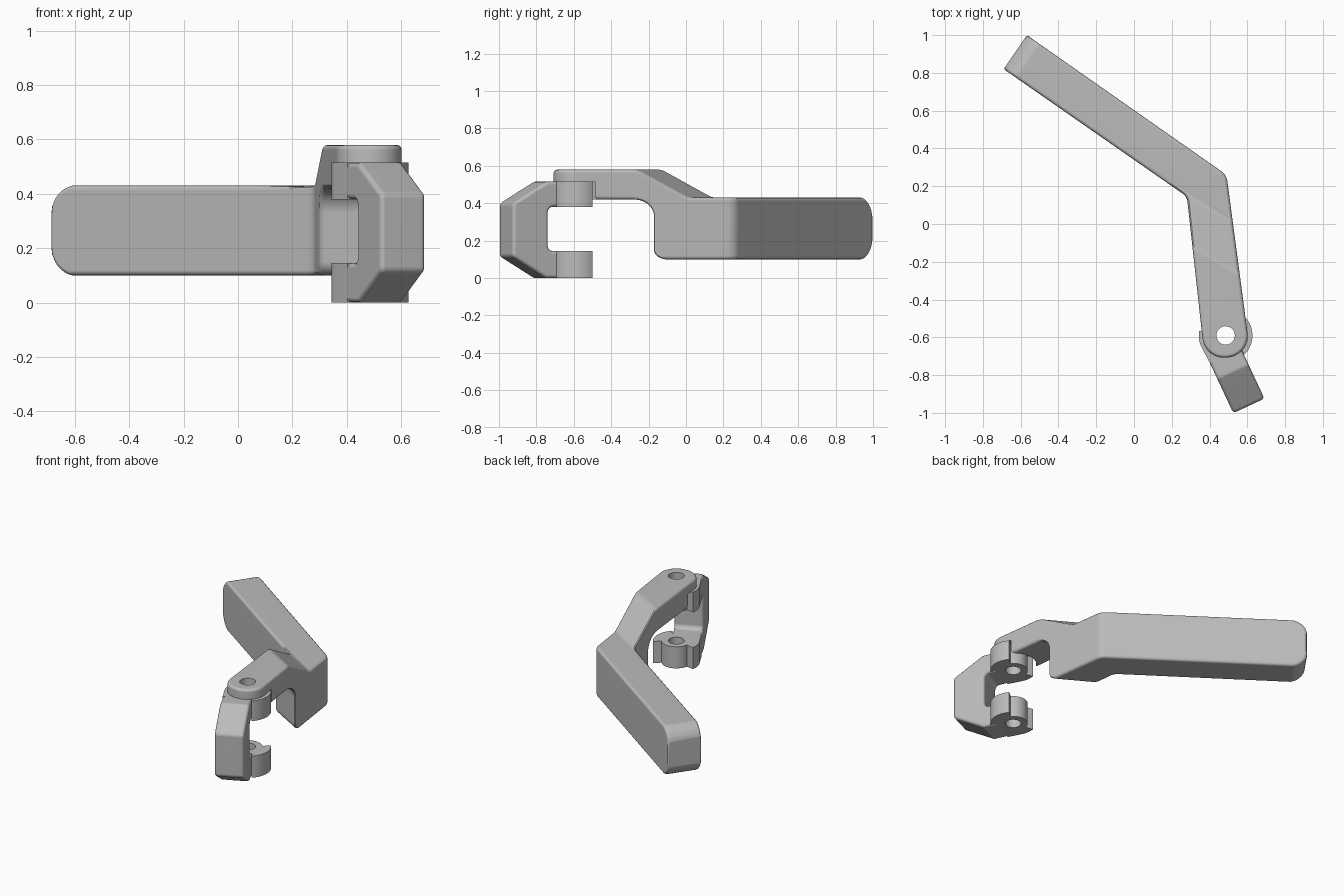
import bpy, bmesh, math
from mathutils import Vector, Matrix

cube = bpy.data.objects.get("Cube")
if cube:
    bpy.data.objects.remove(cube, do_unlink=True)

grey = bpy.data.materials.new("plain grey")
grey.use_nodes = True
COLOUR = (0.5, 0.5, 0.5, 1)
grey.diffuse_color = COLOUR
grey.node_tree.nodes["Principled BSDF"].inputs["Base Color"].default_value = COLOUR

HINGE = Vector((0.485, -0.59, 0))
UP = Vector((0, 0, 1))


def rounded(corners, steps=10):
    """Polygon whose corners (x, y, radius) are replaced by tangent arcs."""
    out = []
    for i, (x, y, r) in enumerate(corners):
        p = Vector((x, y))
        if r == 0:
            out.append(p)
            continue
        a = (Vector(corners[i - 1][:2]) - p).normalized()
        b = (Vector(corners[(i + 1) % len(corners)][:2]) - p).normalized()
        half = a.angle(b) / 2
        centre = p + (a + b).normalized() * r / math.sin(half)
        start = p + a * r / math.tan(half) - centre
        end = p + b * r / math.tan(half) - centre
        sweep = start.angle_signed(end)
        for k in range(steps + 1):
            out.append(centre + Matrix.Rotation(-sweep * k / steps, 2) @ start)
    return out


def arc(radius, first, last, steps=20):
    angles = [math.radians(first + (last - first) * k / steps) for k in range(steps + 1)]
    return [Vector((radius * math.cos(a), radius * math.sin(a))) for a in angles]


def prism(name, points, low, high, u=Vector((1, 0, 0)), v=Vector((0, 1, 0)), origin=Vector()):
    """Extrude a profile in the u-v plane along its normal."""
    n = u.cross(v)
    bm = bmesh.new()
    face = bm.faces.new([bm.verts.new(origin + u * p[0] + v * p[1] + n * low) for p in points])
    top = bmesh.ops.extrude_face_region(bm, geom=[face])["geom"]
    bmesh.ops.translate(bm, vec=n * (high - low), verts=[g for g in top if isinstance(g, bmesh.types.BMVert)])
    bmesh.ops.recalc_face_normals(bm, faces=bm.faces[:])
    mesh = bpy.data.meshes.new(name)
    bm.to_mesh(mesh)
    bm.free()
    mesh.materials.append(grey)
    obj = bpy.data.objects.new(name, mesh)
    bpy.context.collection.objects.link(obj)
    return obj


def combine(obj, cutter, operation):
    mod = obj.modifiers.new(cutter.name, "BOOLEAN")
    mod.object, mod.operation, mod.solver = cutter, operation, "EXACT"
    cutter.hide_render = True


def fillet(obj, width):
    mod = obj.modifiers.new("fillet", "BEVEL")
    mod.width, mod.segments, mod.limit_method = width, 3, "ANGLE"
    mod.angle_limit = math.radians(30)
    mod.use_clamp_overlap = False


def finish(obj, cutters=()):
    """Bake the modifiers, drop the cutters and smooth the curves."""
    bpy.context.view_layer.update()
    graph = bpy.context.evaluated_depsgraph_get()
    baked = bpy.data.meshes.new_from_object(obj.evaluated_get(graph))
    obj.modifiers.clear()
    obj.data = baked
    for c in cutters:
        bpy.data.objects.remove(c, do_unlink=True)
    bpy.ops.object.select_all(action="DESELECT")
    obj.select_set(True)
    bpy.context.view_layer.objects.active = obj
    bpy.ops.object.shade_smooth_by_angle(angle=math.radians(35))
    mod = obj.modifiers.new("even shading", "WEIGHTED_NORMAL")
    mod.keep_sharp = True


# Lever: bent plan outline
lever = prism("lever", rounded([
    (-0.69, 0.82, 0.012), (0.28, 0.145, 0.06), (0.375, -0.717, 0.115),
    (0.617, -0.697, 0.115), (0.49, 0.26, 0.08), (-0.567, 1.0, 0.012)]), -0.1, 0.8)

# Side profile with sloped shoulder and undercut
across = Vector((0.5, 0.866, 0))
profile = prism("shoulder_profile", rounded([
    (-0.6, 0.42, 0), (0.12, 0.42, 0.09), (0.12, 0.1, 0.05), (1.2, 0.1, 0),
    (1.2, 0.43, 0), (0.27, 0.43, 0.06), (0.05, 0.58, 0.06), (-0.6, 0.58, 0)]),
    -3, 3, across, UP)

# Rounded handle end
along = Vector((-0.82, 0.572, 0))
end_profile = prism("handle_end_profile", rounded([
    (-2, 0.098, 0), (1.04, 0.098, 0.11), (1.04, 0.432, 0.11),
    (0.88, 0.432, 0), (0.6, 0.9, 0), (-2, 0.9, 0)]), -3, 3, along, UP)

combine(lever, profile, "INTERSECT")
combine(lever, end_profile, "INTERSECT")
fillet(lever, 0.018)

# Hinge recess and pin hole
recess = prism("hinge_recess", arc(0.147, 0, 352.5, 47), 0.3, 0.515, origin=HINGE)
hole = prism("pin_hole", arc(0.049, 0, 345, 23), -0.2, 0.8, origin=HINGE)
combine(lever, recess, "DIFFERENCE")
combine(lever, hole, "DIFFERENCE")
finish(lever, (profile, end_profile, recess))

# Hook arm: C-shaped profile with chamfered outer corners
reach = Vector((0.423, -0.906, 0))
side = reach.cross(UP)      # points to the arm's narrow side
hook_arm = prism("hook_arm", rounded([
    (0.065, 0, 0), (0.19, 0, 0.03), (0.39, 0.115, 0.03), (0.39, 0.4, 0.03),
    (0.19, 0.515, 0.03), (0.065, 0.515, 0), (0.065, 0.38, 0),
    (0.18, 0.38, 0.03), (0.18, 0.145, 0.03), (0.065, 0.145, 0)], 5),
    -0.045, 0.137, reach, UP, HINGE)
fillet(hook_arm, 0.018)
finish(hook_arm)

# Hinge lugs: wide ear around the front, smaller barrel at the back
joint = [reach * 0.1 - side * h for h in (0.045, -0.137)]
lug_plan = (arc(0.142, 40, -46) + [(j.x, j.y) for j in joint]
            + arc(0.142, -155, -190, 8) + arc(0.09, 170, 40))
for name, low, high in (("lower_lug", 0, 0.145), ("upper_lug", 0.38, 0.515)):
    lug = prism(name, lug_plan, low, high, origin=HINGE)
    combine(lug, hole, "DIFFERENCE")
    finish(lug)
bpy.data.objects.remove(hole, do_unlink=True)
